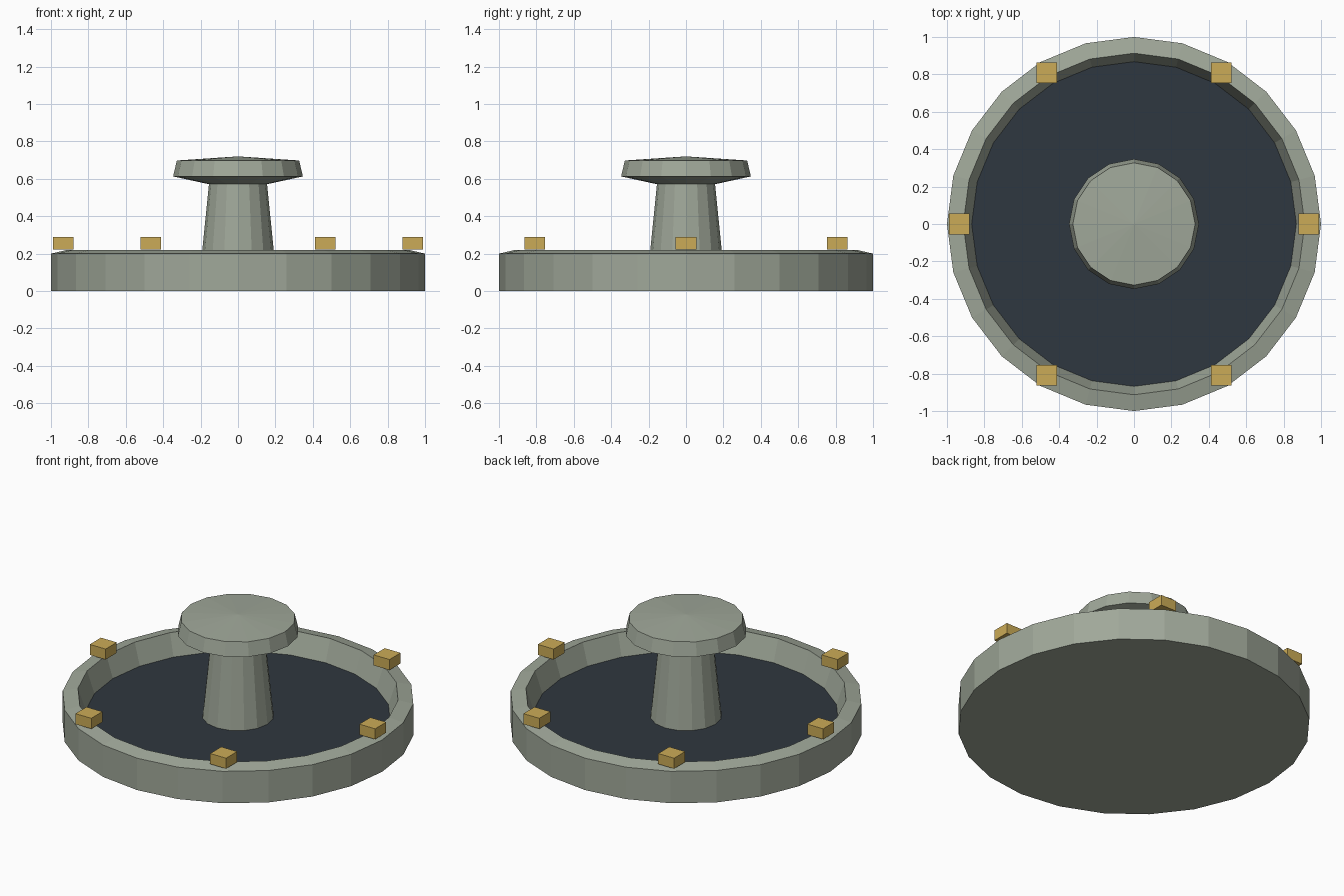
import bpy
import bmesh
import math

cube = bpy.data.objects.get("Cube")
if cube:
    bpy.data.objects.remove(cube, do_unlink=True)


def make_material(name, color):
    mat = bpy.data.materials.new(name)
    mat.use_nodes = True
    mat.diffuse_color = (*color, 1)
    mat.node_tree.nodes["Principled BSDF"].inputs["Base Color"].default_value = (*color, 1)
    return mat


stone = make_material("grey green stone", (0.35, 0.39, 0.32))
water = make_material("dark water", (0.028, 0.038, 0.050))
gold = make_material("gold", (0.60, 0.41, 0.095))


def add_object(name, bm, mat):
    bmesh.ops.recalc_face_normals(bm, faces=bm.faces[:])
    mesh = bpy.data.meshes.new(name)
    bm.to_mesh(mesh)
    bm.free()
    mesh.materials.append(mat)
    obj = bpy.data.objects.new(name, mesh)
    bpy.context.collection.objects.link(obj)
    return obj


def lathe(name, profile, sides, mat):
    """Turn (radius, z) points around z; radius 0 closes at a point."""
    bm = bmesh.new()
    rings = []
    for r, z in profile:
        count = sides if r > 0 else 1
        rings.append([bm.verts.new((r * math.cos(math.tau * i / sides),
                                    r * math.sin(math.tau * i / sides), z))
                      for i in range(count)])
    for low, high in zip(rings, rings[1:]):
        for i in range(sides):
            j = (i + 1) % sides
            corners = [low[i % len(low)], low[j % len(low)],
                       high[j % len(high)], high[i % len(high)]]
            bm.faces.new(list(dict.fromkeys(corners)))
    return add_object(name, bm, mat)


# Round basin with a sloping rim and a hollow inside
lathe("basin", [(0, 0), (1, 0), (1, 0.2), (0.913, 0.22), (0.86, 0.06), (0, 0.06)],
      24, stone)

# Water surface, meeting the inner wall
lathe("water", [(0.868, 0.085), (0, 0.085)], 24, water)

# Tapered column and shallow domed cap
lathe("column", [(0, 0.06), (0.207, 0.06), (0.155, 0.575), (0, 0.575)], 16, stone)
lathe("cap", [(0, 0.57), (0.15, 0.57), (0.347, 0.613), (0.327, 0.698), (0, 0.72)],
      16, stone)

# Six blocks around the rim
for k in range(6):
    angle = math.tau * k / 6
    bm = bmesh.new()
    bmesh.ops.create_cube(bm, size=1)
    bmesh.ops.scale(bm, vec=(0.11, 0.11, 0.066), verts=bm.verts[:])
    bmesh.ops.translate(bm, vec=(0.935 * math.cos(angle), 0.935 * math.sin(angle), 0.255),
                        verts=bm.verts[:])
    add_object(f"rim_block_{k + 1}", bm, gold)
